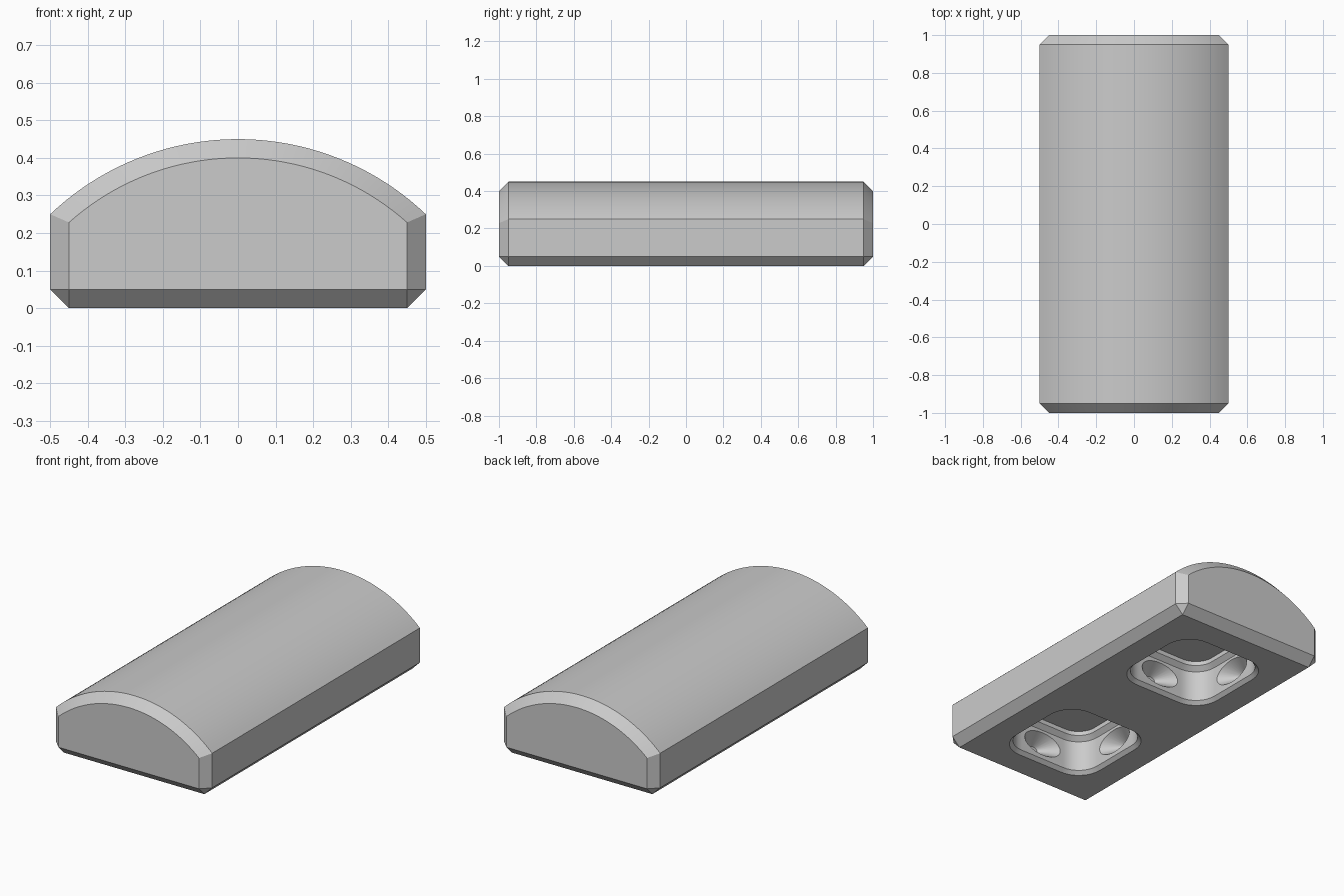
import bpy, bmesh, math
from mathutils import Matrix

if "Cube" in bpy.data.objects:
    bpy.data.objects.remove(bpy.data.objects["Cube"])

grey = bpy.data.materials.new("plain grey")
grey.diffuse_color = (0.6, 0.6, 0.6, 1)
grey.use_nodes = True
grey.node_tree.nodes["Principled BSDF"].inputs["Base Color"].default_value = grey.diffuse_color


def loft(name, rings):
    """Skin a stack of equal-length closed rings and cap both ends."""
    bm = bmesh.new()
    loops = [[bm.verts.new(p) for p in ring] for ring in rings]
    n = len(loops[0])
    for a, b in zip(loops, loops[1:]):
        for i in range(n):
            j = (i + 1) % n
            bm.faces.new((a[i], a[j], b[j], b[i]))
    bm.faces.new(loops[0])
    bm.faces.new(loops[-1])
    bmesh.ops.remove_doubles(bm, verts=bm.verts, dist=1e-5)
    bmesh.ops.recalc_face_normals(bm, faces=bm.faces)
    return to_object(name, bm)


def to_object(name, bm):
    mesh = bpy.data.meshes.new(name)
    bm.to_mesh(mesh)
    bm.free()
    mesh.materials.append(grey)
    obj = bpy.data.objects.new(name, mesh)
    bpy.context.collection.objects.link(obj)
    return obj


def section(y, half, radius, base):
    """Straight sides under a domed roof arc; base lists the lower right points."""
    centre = -0.275
    pts = list(base)
    end = math.asin(half / radius)
    for i in range(41):
        t = end - 2 * end * i / 40
        pts.append((radius * math.sin(t), centre + radius * math.cos(t)))
    pts += [(-x, z) for x, z in reversed(base)]
    return [(x, y, z) for x, z in pts]


def rounded_square(cy, z, half, r):
    pts = []
    for k in range(4):
        cx, sy = [(1, 1), (-1, 1), (-1, -1), (1, -1)][k]
        for i in range(9):
            t = math.pi / 2 * (k + i / 8)
            pts.append((cx * (half - r) + r * math.cos(t),
                        cy + sy * (half - r) + r * math.sin(t), z))
    return pts


# Domed body with chamfered ends and underside
inner = [(0.45, 0.05), (0.45, 0.05)]
outer = [(0.45, 0.0), (0.5, 0.05)]
body = loft("domed_body", [section(-1, 0.45, 0.675, inner),
                           section(-0.95, 0.5, 0.725, outer),
                           section(0.95, 0.5, 0.725, outer),
                           section(1, 0.45, 0.675, inner)])

# Socket cutters: chamfered mouth, straight wall, stepped-in ceiling
cutters = []
levels = [(-0.02, 0.32, 0.17), (0.02, 0.28, 0.13), (0.2, 0.28, 0.13),
          (0.225, 0.255, 0.11), (0.25, 0.255, 0.11)]
for cy in (-0.5, 0.5):
    cutters.append(loft("socket_cutter",
                        [rounded_square(cy, z, h, r) for z, h, r in levels]))
    # Conical dimple in each socket wall
    for k in range(4):
        bm = bmesh.new()
        bmesh.ops.create_cone(bm, cap_ends=True, segments=32, radius1=0.16,
                              radius2=0.03, depth=0.11)
        m = (Matrix.Translation((0, cy, 0.115))
             @ Matrix.Rotation(k * math.pi / 2, 4, 'Z')
             @ Matrix.Translation((0.307, 0, 0))
             @ Matrix.Diagonal((1, 1, 0.55, 1))
             @ Matrix.Rotation(math.pi / 2, 4, 'Y'))
        bmesh.ops.transform(bm, matrix=m, verts=bm.verts)
        cutters.append(to_object("dimple_cutter", bm))

bpy.context.view_layer.objects.active = body
body.select_set(True)
for c in cutters:
    mod = body.modifiers.new("cut", 'BOOLEAN')
    mod.operation = 'DIFFERENCE'
    mod.solver = 'EXACT'
    mod.object = c
    bpy.ops.object.modifier_apply(modifier=mod.name)
for c in cutters:
    bpy.data.objects.remove(c, do_unlink=True)

bpy.ops.object.shade_smooth_by_angle(angle=math.radians(25))
